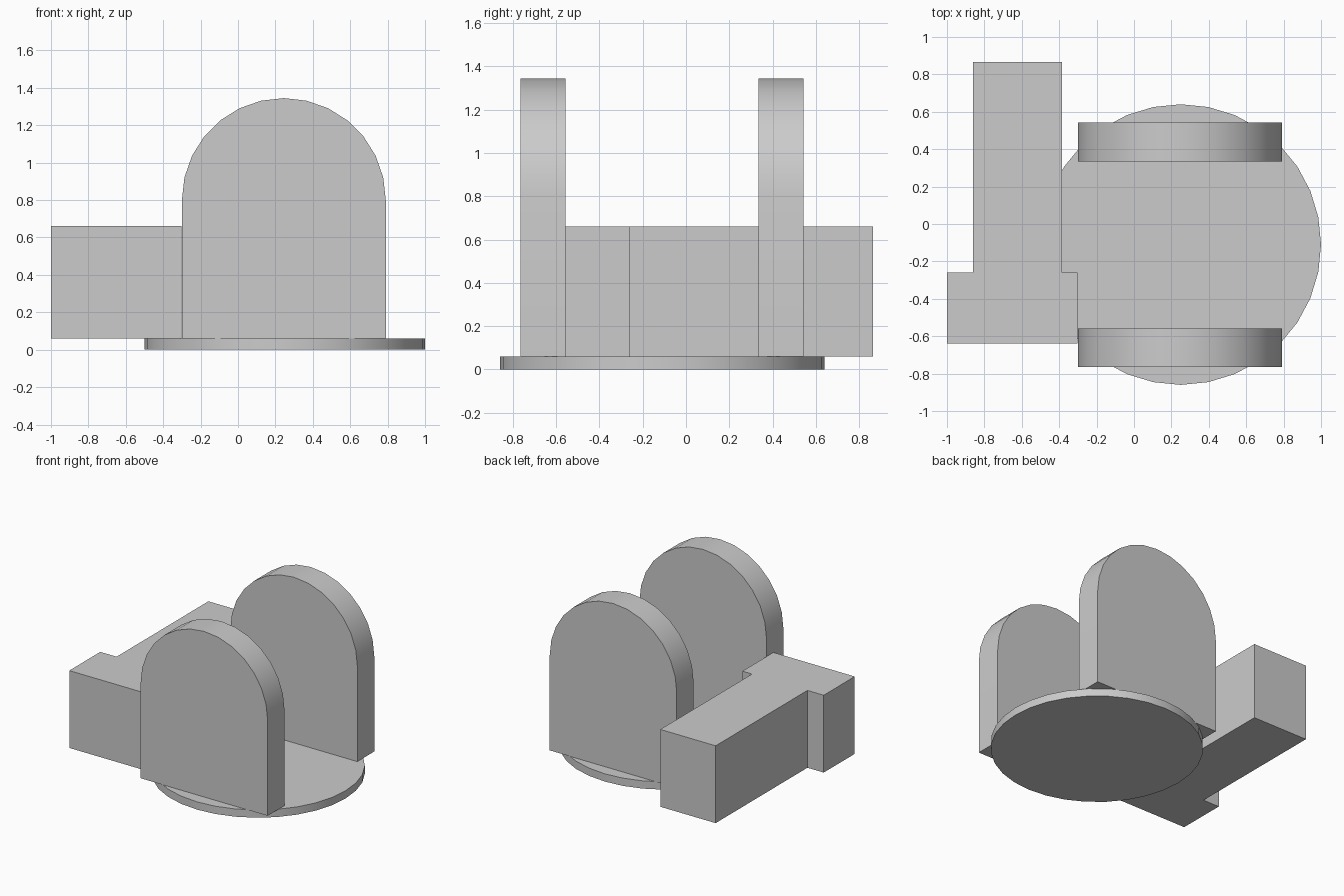
import bpy, bmesh, math
from mathutils import Vector

if "Cube" in bpy.data.objects:
    bpy.data.objects.remove(bpy.data.objects["Cube"], do_unlink=True)

grey = bpy.data.materials.new("plain grey")
grey.use_nodes = True
colour = (0.6, 0.6, 0.6, 1)
grey.diffuse_color = colour
grey.node_tree.nodes["Principled BSDF"].inputs["Base Color"].default_value = colour


def extrude_outline(name, outline, depth):
    """Solid made by pushing a closed outline of 3D points along a vector."""
    bm = bmesh.new()
    face = bm.faces.new([bm.verts.new(p) for p in outline])
    moved = bmesh.ops.extrude_face_region(bm, geom=[face])["geom"]
    bmesh.ops.translate(bm, vec=Vector(depth),
                        verts=[v for v in moved if isinstance(v, bmesh.types.BMVert)])
    bmesh.ops.recalc_face_normals(bm, faces=bm.faces)
    mesh = bpy.data.meshes.new(name)
    bm.to_mesh(mesh)
    bm.free()
    mesh.materials.append(grey)
    obj = bpy.data.objects.new(name, mesh)
    bpy.context.collection.objects.link(obj)
    bpy.ops.object.select_all(action="DESELECT")
    obj.select_set(True)
    bpy.context.view_layer.objects.active = obj
    bpy.ops.object.shade_smooth_by_angle(angle=math.radians(30))
    return obj


def arc(cx, cy, radius, start, end, steps):
    angles = [start + (end - start) * i / steps for i in range(steps + 1)]
    return [(cx + radius * math.cos(a), cy + radius * math.sin(a)) for a in angles]


floor = 0.06

# Round base disc
circle = arc(0.25, -0.11, 0.75, 0, 2 * math.pi, 32)[:-1]
extrude_outline("base_disc", [(x, y, 0) for x, y in circle], (0, 0, floor))

# Pair of upright round-topped walls
centre, radius = 0.245, 0.545
arch = [(centre - radius, floor), (centre + radius, floor)]
arch += arc(centre, 0.80, radius, 0, math.pi, 14)
for name, y in (("front_arch_wall", -0.765), ("back_arch_wall", 0.335)):
    extrude_outline(name, [(x, y, z) for x, z in arch], (0, 0.207, 0))

# Side block: long bar with a wider foot at the front
plan = [(-1, -0.64), (-0.302, -0.64), (-0.302, -0.26), (-0.385, -0.26),
        (-0.385, 0.865), (-0.86, 0.865), (-0.86, -0.26), (-1, -0.26)]
extrude_outline("side_block", [(x, y, floor) for x, y in plan], (0, 0, 0.6))
